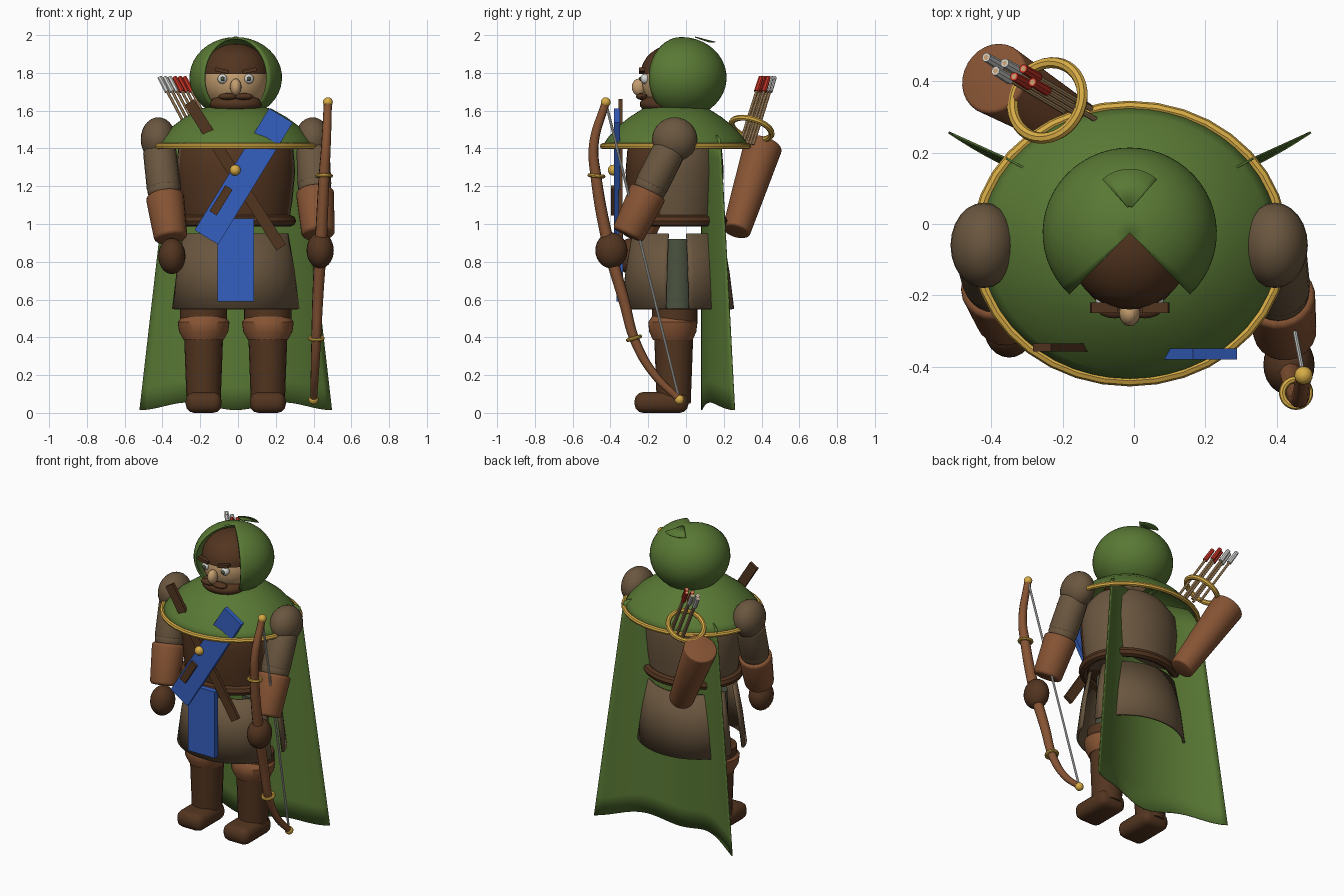
import bpy, bmesh, math
from mathutils import Vector, Matrix

if "Cube" in bpy.data.objects:
    bpy.data.objects.remove(bpy.data.objects["Cube"])


def make_mat(name, rgb):
    m = bpy.data.materials.new(name)
    m.use_nodes = True
    m.diffuse_color = (*rgb, 1)
    m.node_tree.nodes["Principled BSDF"].inputs["Base Color"].default_value = (*rgb, 1)
    return m


GREEN = make_mat("cloak green", (.10, .19, .035))
TAUPE = make_mat("tunic taupe", (.145, .094, .05))
DARK = make_mat("dark brown", (.085, .035, .014))
LEATHER = make_mat("leather", (.24, .088, .034))
GOLD = make_mat("gold", (.68, .41, .06))
BLUE = make_mat("sash blue", (.035, .115, .53))
SKIN = make_mat("skin tan", (.55, .34, .16))
WHITE = make_mat("pale grey", (.68, .68, .66))
RED = make_mat("feather red", (.58, .035, .02))
OLIVE = make_mat("trouser olive", (.07, .085, .05))


def add(name, bm, mat, smooth=True):
    me = bpy.data.meshes.new(name)
    bmesh.ops.recalc_face_normals(bm, faces=bm.faces)
    bm.to_mesh(me)
    bm.free()
    ob = bpy.data.objects.new(name, me)
    bpy.context.collection.objects.link(ob)
    me.materials.append(mat)
    if smooth:
        bpy.context.view_layer.objects.active = ob
        ob.select_set(True)
        bpy.ops.object.shade_smooth_by_angle(angle=math.radians(40))
        ob.select_set(False)
    return ob


def ball(name, mat, c, r, seg=24):
    bm = bmesh.new()
    bmesh.ops.create_uvsphere(bm, u_segments=seg, v_segments=seg // 2 + 2, radius=1)
    r = (r, r, r) if isinstance(r, (int, float)) else r
    bmesh.ops.transform(bm, matrix=Matrix.Translation(c) @ Matrix.Diagonal((*r, 1)), verts=bm.verts)
    return add(name, bm, mat)


def rod(name, mat, a, b, r1, r2, seg=20, bevel=0):
    a, b = Vector(a), Vector(b)
    bm = bmesh.new()
    bmesh.ops.create_cone(bm, cap_ends=True, segments=seg, radius1=r1, radius2=r2, depth=(b - a).length)
    if bevel:
        rims = [e for e in bm.edges if any(len(f.verts) > 4 for f in e.link_faces)]
        bmesh.ops.bevel(bm, geom=rims, offset=bevel, segments=3, profile=.5, affect='EDGES')
    turn = (b - a).to_track_quat('Z', 'Y').to_matrix().to_4x4()
    bmesh.ops.transform(bm, matrix=Matrix.Translation((a + b) / 2) @ turn, verts=bm.verts)
    return add(name, bm, mat)


def box(name, mat, c, size, tilt=0, bevel=0):
    # tilt turns the slab about the front-back axis
    bm = bmesh.new()
    bmesh.ops.create_cube(bm, size=1, matrix=Matrix.Translation(c) @ Matrix.Rotation(tilt, 4, 'Y')
                          @ Matrix.Diagonal((*size, 1)))
    if bevel:
        bmesh.ops.bevel(bm, geom=bm.edges[:], offset=bevel, segments=3, profile=.5, affect='EDGES')
    return add(name, bm, mat, bevel > 0)


def turned(name, mat, c, profile, a0=0, a1=360, steps=40, thick=0):
    # elliptical lathe: profile rows are (rx, ry, z); angle 0 points to the back
    bm = bmesh.new()
    full = a1 - a0 == 360
    rings = []
    for i in range(steps + (0 if full else 1)):
        t = math.radians(a0 + (a1 - a0) * i / steps)
        rings.append([bm.verts.new((c[0] + rx * math.sin(t), c[1] + ry * math.cos(t), z))
                      for rx, ry, z in profile])
    for i in range(steps):
        p, q = rings[i], rings[(i + 1) % len(rings)]
        for j in range(len(profile) - 1):
            bm.faces.new((p[j], q[j], q[j + 1], p[j + 1]))
    bmesh.ops.remove_doubles(bm, verts=bm.verts, dist=.0001)
    ob = add(name, bm, mat)
    if thick:
        s = ob.modifiers.new("thickness", 'SOLIDIFY')
        s.thickness = thick
        s.offset = -1
    return ob


def ring(name, mat, c, rx, ry, minor, axis=(0, 0, 1)):
    bm = bmesh.new()
    n, k = 36, 8
    vs = [[bm.verts.new(((rx + minor * math.cos(v)) * math.cos(u), (ry + minor * math.cos(v)) * math.sin(u),
                         minor * math.sin(v))) for v in [math.tau * j / k for j in range(k)]]
          for u in [math.tau * i / n for i in range(n)]]
    for i in range(n):
        for j in range(k):
            i2, j2 = (i + 1) % n, (j + 1) % k
            bm.faces.new((vs[i][j], vs[i2][j], vs[i2][j2], vs[i][j2]))
    turn = Vector(axis).to_track_quat('Z', 'Y').to_matrix().to_4x4()
    bmesh.ops.transform(bm, matrix=Matrix.Translation(c) @ turn, verts=bm.verts)
    return add(name, bm, mat)


def dome(rx, ry, z0, rz, low, high, n):
    return [(rx * math.cos(t), ry * math.cos(t), z0 + rz * math.sin(t))
            for t in [math.radians(low + (high - low) * i / n) for i in range(n + 1)]]


CX = -.012

# Head and face
ball("head", SKIN, (CX, -.05, 1.755), (.17, .185, .165), 32)
turned("hair", DARK, (CX, -.045), dome(.178, .195, 1.795, .16, 0, 90, 8))
ball("beard", DARK, (CX, -.13, 1.635), (.14, .115, .055))
ball("nose", SKIN, (CX, -.25, 1.725), (.03, .037, .045), 16)
for s in (-1, 1):
    ball("eye", WHITE, (CX + s * .07, -.216, 1.768), .026, 16)
    ball("pupil", OLIVE, (CX + s * .07, -.238, 1.768), .012, 12)
    box("eyebrow", DARK, (CX + s * .073, -.235, 1.812), (.075, .03, .02), s * -.2)
    ball("moustache", DARK, (CX + s * .042, -.235, 1.675), (.052, .03, .018), 16)

# Hood open at the front with a small flap on top, shoulder mantle with gold hem
turned("hood", GREEN, (CX, -.025), dome(.245, .24, 1.775, .215, -60, 90, 16), -136, 136, 40, .012)
turned("hood_flap", GREEN, (CX, .04), [(.01, .01, 1.992), (.115, .115, 1.965)], -42, 42, 12, .005)
turned("mantle", GREEN, (CX, -.055), [(.43, .39, 1.41), (.395, .36, 1.455), (.34, .31, 1.513),
                                      (.27, .245, 1.565), (.19, .175, 1.61), (0, 0, 1.65)], steps=48, thick=.01)
ring("mantle_hem", GOLD, (CX, -.055, 1.412), .43, .385, .016)

# Cape sheet, its side edges swept backwards
bm = bmesh.new()
cols, rows = 32, 12
grid = []
for i in range(cols + 1):
    u = i / cols * 2 - 1
    col = []
    for j in range(rows + 1):
        t = j / rows
        half = .345 + .165 * t
        z = 1.48 - .03 * u ** 8 * (1 - t) - t * (1.445 + .02 * math.cos(math.tau * u))
        col.append(bm.verts.new((CX + half * u, .08 + (.1 + .075 * t) * u * u, z)))
    grid.append(col)
for i in range(cols):
    for j in range(rows):
        bm.faces.new((grid[i][j], grid[i + 1][j], grid[i + 1][j + 1], grid[i][j + 1]))
cape = add("cape", bm, GREEN)
cape.modifiers.new("thickness", 'SOLIDIFY').thickness = .006

# Torso with a darker chest front
torso = turned("torso", TAUPE, (CX, -.06),
               [(0, 0, 1.03), (.285, .24, 1.03), (.30, .25, 1.12), (.315, .26, 1.28),
                (.305, .25, 1.4), (.24, .19, 1.49), (0, 0, 1.54)])
torso.data.materials.append(DARK)
for f in torso.data.polygons:
    if f.center.y < -.15:
        f.material_index = 1
ring("belt", DARK, (CX, -.06, 1.017), .29, .25, .03)

# Tunic skirt: front and back panels with slits at the sides
for name, a in (("skirt_back", 0), ("skirt_front", 180)):
    turned(name, TAUPE, (CX, -.045), [(.345, .30, .55), (.32, .275, .75), (.285, .24, .95)],
           a - 78, a + 78, 28, .015)

# Legs and boots
for s in (-1, 1):
    x = CX + s * .17
    rod("thigh", OLIVE, (x, -.045, .5), (x, -.045, .92), .085, .075)
    turned("knee", DARK, (x, -.06), [(0, 0, .47), (.125, .12, .47), (.125, .12, .55), (0, 0, .56)])
    turned("boot_cuff", LEATHER, (x, -.07), [(0, 0, .38), (.105, .105, .385), (.13, .125, .43),
                                             (.137, .13, .48), (.115, .11, .51), (0, 0, .51)])
    rod("boot_shaft", DARK, (x, -.065, .05), (x, -.065, .4), .09, .103)
    box("boot_foot", DARK, (x, -.13, .055), (.19, .285, .11), 0, .045)


# Arms
def arm(side, shoulder, elbow, wrist, hand):
    ball(side + "_shoulder", TAUPE, shoulder, (.093, .12, .117))
    a, b, c = Vector(shoulder), Vector(elbow), Vector(wrist)
    rod(side + "_upper_arm", TAUPE, a.lerp(b, .2), b, .088, .09, bevel=.015)
    ball(side + "_elbow", TAUPE, elbow, .088)
    rod(side + "_bracer", LEATHER, b.lerp(c, .1), c, .102, .088, bevel=.02)
    ball(side + "_hand", DARK, hand, (.072, .085, .095))


arm("right", (-.422, -.06, 1.448), (-.392, -.16, 1.18), (-.355, -.265, .92), (-.35, -.29, .83))
arm("left", (.395, -.06, 1.448), (.405, -.185, 1.2), (.425, -.31, .94), (.435, -.395, .86))

# Sash, tabard, straps and clasp
lean = math.atan2(.395, .645)
box("sash", BLUE, (.03, -.365, 1.252), (.146, .03, .756), lean)
box("tabard", BLUE, (CX, -.35, .81), (.195, .035, .44))
box("quiver_strap", DARK, (-.015, -.347, 1.26), (.06, .022, .91), -math.atan2(.455, .72))
box("sash_loop", DARK, (-.09, -.385, 1.125), (.045, .025, .16), lean)
ball("clasp", GOLD, (-.015, -.385, 1.285), .029, 16)

# Quiver and arrows
low, top = Vector((-.15, .265, .96)), Vector((-.395, .41, 1.42))
axis = (top - low).normalized()
rod("quiver", LEATHER, low, top, .075, .103, 28, .012)
ring("quiver_ring", GOLD, (-.243, .347, 1.505), .11, .11, .016, axis)
for i in range(6):
    tip = Vector((-.415 + .026 * i, .468 - .008 * i - .03 * (i % 2), 1.778))
    rod("arrow_shaft", SKIN, tip - axis * .42, tip, .008, .008, 8)
    rod("arrow_fletching", RED if i > 2 else WHITE, tip - axis * .09, tip, .015, .013, 8)

# Bow
path = [(.476, -.425, 1.645), (.466, -.488, 1.42), (.455, -.475, 1.24), (.437, -.405, .87),
        (.422, -.33, .6), (.413, -.265, .37), (.406, -.165, .2), (.40, -.035, .07)]
cu = bpy.data.curves.new("bow", 'CURVE')
cu.dimensions = '3D'
cu.bevel_depth = .03
cu.bevel_resolution = 3
cu.use_fill_caps = True
sp = cu.splines.new('BEZIER')
sp.bezier_points.add(len(path) - 1)
for i, (bp, p) in enumerate(zip(sp.bezier_points, path)):
    bp.co = p
    bp.handle_left_type = bp.handle_right_type = 'AUTO'
    bp.radius = 1.1 - .5 * abs(i - 3) / 4
cu.materials.append(LEATHER)
bow = bpy.data.objects.new("bow", cu)
bpy.context.collection.objects.link(bow)
rod("bow_string", WHITE, path[0], path[-1], .007, .007, 8)
for p in (path[0], path[-1]):
    ball("bow_tip", GOLD, p, .026, 16)
ring("bow_band_upper", GOLD, (.455, -.474, 1.255), .038, .038, .01, (0, .1, 1))
ring("bow_band_lower", GOLD, (.415, -.275, .395), .034, .034, .01, (0, -.3, 1))
